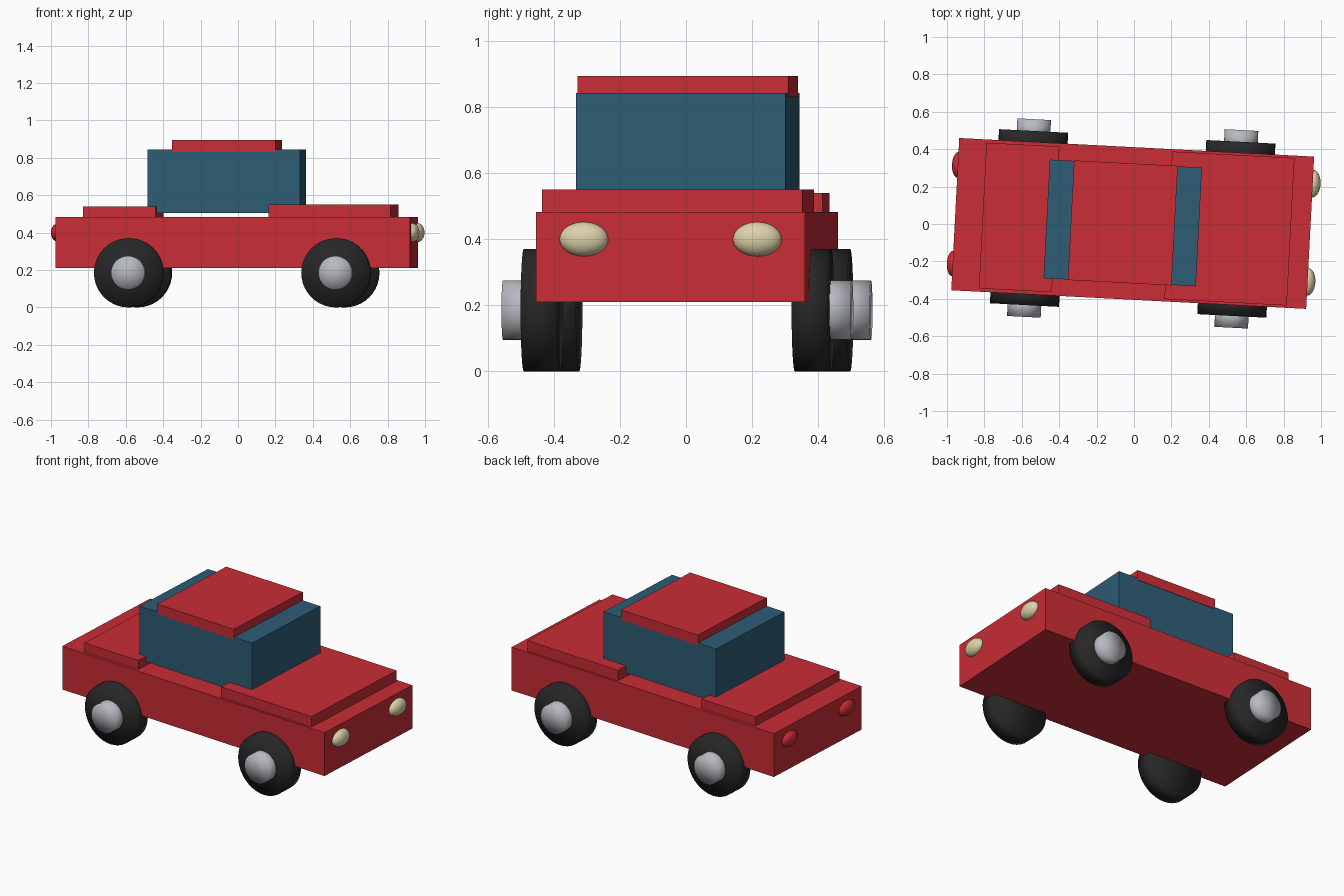
import bpy, bmesh, math
from mathutils import Matrix, Vector

cube = bpy.data.objects.get("Cube")
if cube:
    bpy.data.objects.remove(cube, do_unlink=True)

# The whole car is turned slightly about z
PLACE = Matrix.Translation((-0.007, 0.003, 0)) @ Matrix.Rotation(math.radians(-3), 4, "Z")


def material(name, rgb):
    m = bpy.data.materials.new(name)
    m.use_nodes = True
    m.diffuse_color = (*rgb, 1)
    m.node_tree.nodes["Principled BSDF"].inputs["Base Color"].default_value = (*rgb, 1)
    return m


RED = material("red paint", (0.59, 0.026, 0.036))
BLUE = material("blue glass", (0.027, 0.109, 0.178))
BLACK = material("black rubber", (0.02, 0.02, 0.02))
GREY = material("grey metal", (0.47, 0.49, 0.53))
CREAM = material("cream lamp", (0.72, 0.64, 0.4))


def finish(name, bm, mat, smooth=False):
    mesh = bpy.data.meshes.new(name)
    for f in bm.faces:
        f.smooth = smooth
    bm.to_mesh(mesh)
    bm.free()
    mesh.materials.append(mat)
    obj = bpy.data.objects.new(name, mesh)
    obj.matrix_world = PLACE
    bpy.context.collection.objects.link(obj)


def box(name, mat, x, length, width, bottom, top):
    bm = bmesh.new()
    size = Matrix.Diagonal((length, width, top - bottom, 1))
    bmesh.ops.create_cube(bm, size=1, matrix=Matrix.Translation((x, 0, (bottom + top) / 2)) @ size)
    finish(name, bm, mat)


def disc(name, mat, x, y, radius, depth):
    # Cylinder lying along y, softly shaded over its rims
    bm = bmesh.new()
    place = Matrix.Translation((x, y, 0.185)) @ Matrix.Rotation(math.pi / 2, 4, "X")
    bmesh.ops.create_cone(bm, cap_ends=True, cap_tris=True, segments=40,
                          radius1=radius, radius2=radius, depth=depth, matrix=place)
    finish(name, bm, mat, True)


def lamp(name, mat, x, y, radii):
    bm = bmesh.new()
    place = Matrix.Translation((x, y, 0.4)) @ Matrix.Diagonal((*radii, 1))
    bmesh.ops.create_uvsphere(bm, u_segments=32, v_segments=16, radius=1, matrix=place)
    finish(name, bm, mat, True)


# Bodywork
box("body", RED, 0, 1.9, 0.815, 0.21, 0.483)
box("hood", RED, 0.518, 0.655, 0.79, 0.45, 0.55)
box("trunk_lid", RED, -0.608, 0.39, 0.78, 0.45, 0.54)
box("cabin", BLUE, -0.053, 0.815, 0.635, 0.505, 0.843)
box("roof", RED, -0.053, 0.555, 0.64, 0.83, 0.894)

# Wheels and lamps on both sides
for side, s in (("left", 1), ("right", -1)):
    for end, x in (("front", 0.555), ("rear", -0.555)):
        disc(f"{end}_{side}_tyre", BLACK, x, s * 0.411, 0.185, 0.11)
        disc(f"{end}_{side}_hub", GREY, x, s * 0.474, 0.09, 0.11)
    lamp(f"{side}_headlight", CREAM, 0.95, s * 0.263, (0.042, 0.074, 0.052))
    lamp(f"{side}_tail_light", RED, -0.95, s * 0.264, (0.031, 0.068, 0.046))
